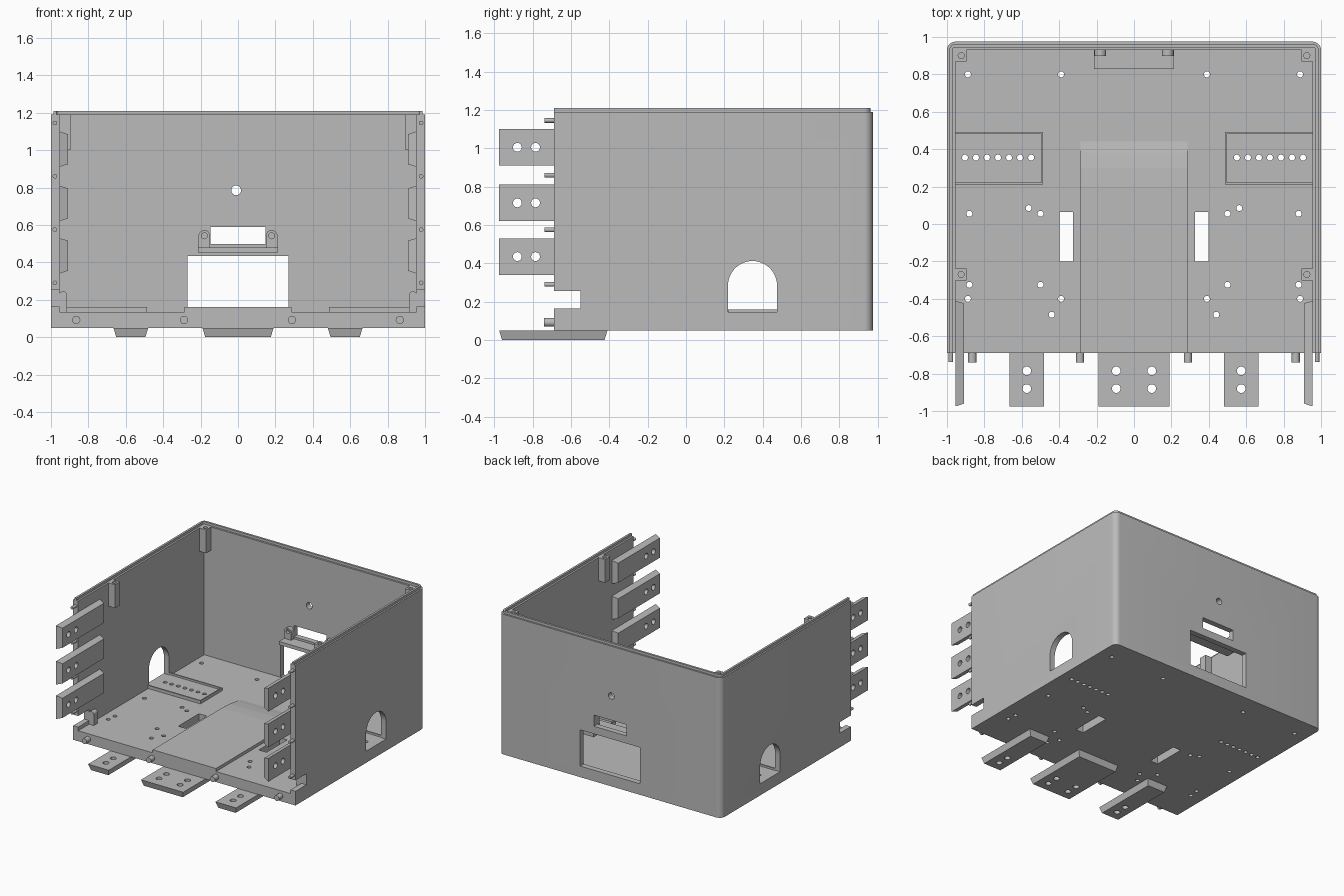
import bpy, bmesh
from math import pi, cos, sin, radians
from mathutils import Vector

if "Cube" in bpy.data.objects:
    bpy.data.objects.remove(bpy.data.objects["Cube"], do_unlink=True)

grey = bpy.data.materials.new("light_grey")
grey.use_nodes = True
grey.diffuse_color = (0.5, 0.5, 0.5, 1)
grey.node_tree.nodes["Principled BSDF"].inputs["Base Color"].default_value = grey.diffuse_color

# Main dimensions
FRONT, BACK, BASE, FLOOR, RIM = -0.69, 0.975, 0.05, 0.135, 1.19
INNER_X, INNER_Y = 0.955, 0.93
SIDES = (-1, 1)


def prism(name, outline, axis, lo, hi, inset=0):
    """Extrude a 2D outline along an axis; inset narrows the far end."""
    place = {"x": lambda u, v, w: (w, u, v),
             "y": lambda u, v, w: (u, w, v),
             "z": lambda u, v, w: (u, v, w)}[axis]
    pts = [Vector(p) for p in outline]
    mid = sum(pts, Vector((0, 0))) / len(pts)
    far = [Vector([p[i] - (inset if p[i] > mid[i] else -inset) for i in (0, 1)]) for p in pts]
    bm = bmesh.new()
    a = [bm.verts.new(place(*p, lo)) for p in pts]
    b = [bm.verts.new(place(*p, hi)) for p in far]
    bm.faces.new(a)
    bm.faces.new(b)
    for i in range(len(a)):
        j = (i + 1) % len(a)
        bm.faces.new((a[i], a[j], b[j], b[i]))
    bmesh.ops.recalc_face_normals(bm, faces=bm.faces)
    mesh = bpy.data.meshes.new(name)
    bm.to_mesh(mesh)
    bm.free()
    mesh.materials.append(grey)
    ob = bpy.data.objects.new(name, mesh)
    bpy.context.collection.objects.link(ob)
    return ob


def rect(u0, u1, v0, v1):
    return [(u0, v0), (u1, v0), (u1, v1), (u0, v1)]


def arc(u, v, r, start=0, end=2 * pi, n=24):
    return [(u + r * cos(start + (end - start) * i / n),
             v + r * sin(start + (end - start) * i / n)) for i in range(n + 1)]


def circle(u, v, r):
    return arc(u, v, r)[:-1]


def arch(u, half, v0, v1):
    """Upright outline with a half-round top."""
    return [(u - half, v0), (u + half, v0)] + arc(u, v1 - half, half, 0, pi)


def select(obs):
    bpy.ops.object.select_all(action="DESELECT")
    for ob in obs:
        ob.select_set(True)
    bpy.context.view_layer.objects.active = obs[0]


def cut(target, cutters):
    """Subtract all the cutters from the target, then drop them."""
    select(cutters)
    if len(cutters) > 1:
        bpy.ops.object.join()
    tool = cutters[0]
    mod = target.modifiers.new("cut", "BOOLEAN")
    mod.operation, mod.solver, mod.object = "DIFFERENCE", "EXACT", tool
    select([target])
    bpy.ops.object.modifier_apply(modifier=mod.name)
    bpy.data.objects.remove(tool, do_unlink=True)


def drill(target, centres, r, axis, lo, hi):
    cut(target, [prism("drill", circle(u, v, r), axis, lo, hi) for u, v in centres])


def case_outline(d):
    """Plan of the case moved inwards by d, with rounded back corners."""
    r = 0.045
    corners = arc(1 - r, BACK - r, r - d, 0, pi / 2, 8) + arc(r - 1, BACK - r, r - d, pi / 2, pi, 8)
    return [(1 - d, FRONT)] + corners + [(d - 1, FRONT)]


# Case: floor, back wall and two side walls
case = prism("case_body", case_outline(0), "z", BASE, RIM)
cut(case, [prism("cavity", rect(-INNER_X, INNER_X, -2, INNER_Y), "z", FLOOR, 2)])

# Openings in walls and floor
openings = [
    prism("side_arch", arch(0.347, 0.128, 0.145, 0.412), "x", -2, 2),
    prism("side_notch", rect(-0.8, -0.55, 0.165, 0.255), "x", -2, 2),
    prism("back_window", rect(-0.27, 0.27, 0.14, 0.435), "y", 0.8, 1.1),
    prism("back_slot", rect(-0.147, 0.147, 0.497, 0.588), "y", 0.8, 1.1),
    prism("back_hole", circle(-0.01, 0.785, 0.026), "y", 0.8, 1.1),
]
row = [0.55 + 0.059 * i for i in range(7)]
floor_holes = [(0.888, 0.8), (0.39, 0.8), (0.88, 0.055), (0.563, 0.085), (0.5, 0.055),
               (0.5, -0.325), (0.88, -0.325), (0.888, -0.4), (0.39, -0.4), (0.44, -0.485)]
for s in SIDES:
    openings.append(prism("floor_slot", rect(s * 0.362 - 0.035, s * 0.362 + 0.035, -0.2, 0.065), "z", 0, 0.142))
    for x, y in floor_holes + [(x, 0.355) for x in row]:
        openings.append(prism("floor_hole", circle(s * x, y, 0.016), "z", 0, 0.142))
cut(case, openings)
select([case])
bpy.ops.object.shade_smooth_by_angle(angle=radians(30))

# Raised lip along the rim
lip = prism("rim_lip", case_outline(0.013) + case_outline(0.03)[::-1], "z", RIM - 0.01, 1.21)

# Raised centre strip that slopes down to the floor at the back
prism("centre_ramp", [(FRONT, 0.12), (FRONT, 0.16), (0.2, 0.16), (0.3, 0.155),
                      (0.38, 0.145), (0.44, FLOOR), (0.44, 0.12)], "x", -0.285, 0.285)

# Shelf with two lugs above the back window
prism("back_shelf", rect(-0.213, 0.213, 0.452, 0.48), "y", 0.83, INNER_Y + 0.005)
for s in SIDES:
    lug = prism("shelf_lug", arch(s * 0.18, 0.031, 0.47, 0.572), "y", 0.897, INNER_Y + 0.005)
    drill(lug, [(s * 0.18, 0.542)], 0.016, "y", 0.8, 0.925)


def tab(name, outline, axis, lo, hi, holes):
    """Bevelled joining tab with screw holes."""
    ob = prism(name, outline, axis, lo, hi, 0.015)
    drill(ob, holes, 0.023, axis, min(lo, hi) - 0.1, max(lo, hi) + 0.1)


HOLE_YS = (-0.88, -0.785)
tab("bottom_tab_centre", rect(-0.19, 0.19, -0.975, -0.41), "z", BASE, 0,
    [(x, y) for x in (-0.095, 0.095) for y in HOLE_YS])

for s in SIDES:
    side = "left" if s > 0 else "right"
    # Joining tabs under the floor and inside the side wall
    tab("bottom_tab_" + side, rect(s * 0.573 - 0.093, s * 0.573 + 0.093, -0.975, -0.41), "z", BASE, 0,
        [(s * 0.573, y) for y in HOLE_YS])
    for z in (0.435, 0.715, 1.005):
        tab("side_tab_" + side, rect(-0.975, -0.41, z - 0.095, z + 0.095), "x", s * INNER_X, s * 0.908,
            [(y, z) for y in HOLE_YS])

    # Locating pegs on the front edges
    for x in (0.288, 0.865):
        prism("floor_peg_" + side, circle(s * x, 0.092, 0.022), "y", FRONT + 0.01, -0.74)
    for z in (0.29, 0.575, 0.86, 1.145):
        prism("wall_peg_" + side, circle(s * 0.979, z, 0.012), "y", FRONT + 0.01, -0.738)

    # Screw posts below the rim
    for y in (0.9, -0.27):
        post = prism("screw_post_" + side, rect(*sorted((s * 0.895, s * 0.958)), y - 0.032, y + 0.032), "z", 1.0, RIM)
        drill(post, [(s * 0.924, y)], 0.016, "z", 1.07, 1.3)

    # Small lug beside the wall notch
    prism("notch_lug_" + side, arch(s * 0.935, 0.022, 0.12, 0.245), "y", -0.55, -0.5)

    # Terminal plate with raised edges
    x0, x1 = sorted((s * 0.488, s * 0.96))
    plate = prism("terminal_plate_" + side, rect(x0, x1, 0.21, 0.492), "z", 0.13, 0.145)
    drill(plate, [(s * x, 0.355) for x in row], 0.016, "z", 0, 0.3)
    for y in (0.21, 0.48):
        prism("plate_edge_" + side, rect(x0, x1, y, y + 0.012), "z", 0.13, 0.16)
    prism("plate_end_" + side, rect(*sorted((s * 0.486, s * 0.494)), 0.21, 0.492), "z", 0.13, 0.16)
